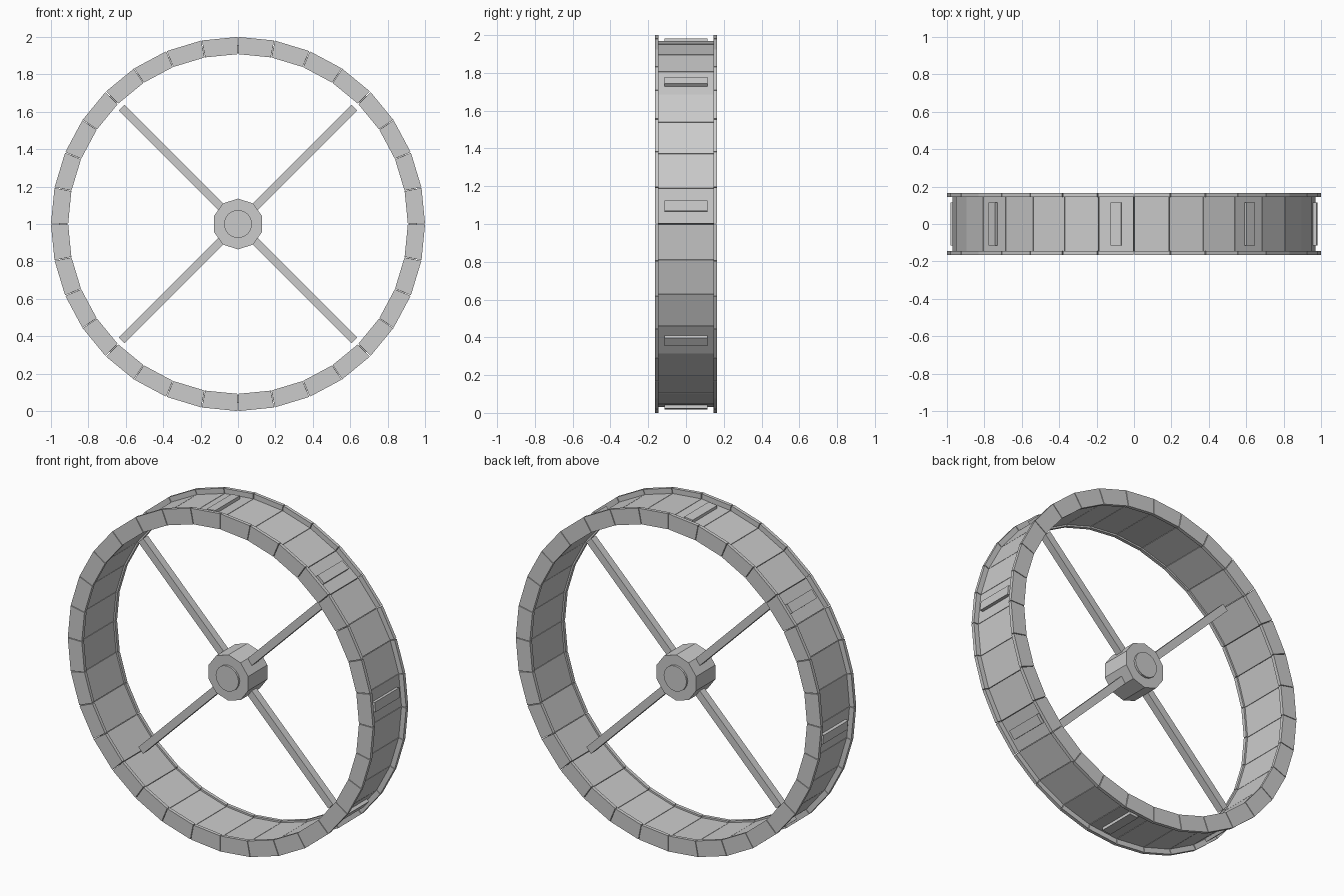
import bpy, bmesh
from math import sin, cos, pi, radians
from mathutils import Matrix, Vector

if "Cube" in bpy.data.objects:
    bpy.data.objects.remove(bpy.data.objects["Cube"])

N = 32          # rim segments
CZ = 1.0        # wheel centre height


def finish(name, bm):
    bmesh.ops.recalc_face_normals(bm, faces=bm.faces)
    me = bpy.data.meshes.new(name)
    bm.to_mesh(me)
    bm.free()
    ob = bpy.data.objects.new(name, me)
    ob.location.z = CZ
    bpy.context.collection.objects.link(ob)
    return ob


def ring(name, r0, r1, y0, y1, gap):
    """Ring of separate straight wedge blocks around the y axis."""
    bm = bmesh.new()
    for i in range(N):
        a0 = 2 * pi * i / N + gap
        a1 = 2 * pi * (i + 1) / N - gap
        loops = []
        for y in (y0, y1):
            loops.append([bm.verts.new((r * sin(a), y, r * cos(a)))
                          for r, a in ((r0, a0), (r1, a0), (r1, a1), (r0, a1))])
        bm.faces.new(loops[0])
        bm.faces.new(loops[1][::-1])
        for k in range(4):
            m = (k + 1) % 4
            bm.faces.new((loops[0][k], loops[1][k], loops[1][m], loops[0][m]))
    return finish(name, bm)


def radial_boxes(name, angles, r0, r1, width, depth):
    """Boxes pointing outward from the centre at clockwise angles from up."""
    bm = bmesh.new()
    for a in angles:
        m = (Matrix.Rotation(a, 4, 'Y')
             @ Matrix.Translation(Vector((0, 0, (r0 + r1) / 2)))
             @ Matrix.Diagonal((width, depth, r1 - r0, 1)))
        bmesh.ops.create_cube(bm, size=1, matrix=m)
    return finish(name, bm)


def drum(name, radius, length, sides, turn=0.0):
    """Cylinder lying along y with a vertex at the top."""
    bm = bmesh.new()
    m = (Matrix.Rotation(turn, 4, 'Y') @ Matrix.Rotation(pi / 2, 4, 'X')
         @ Matrix.Rotation(pi / 2, 4, 'Z'))
    bmesh.ops.create_cone(bm, cap_ends=True, segments=sides, radius1=radius,
                          radius2=radius, depth=length, matrix=m)
    # put one vertex exactly at the top
    v = bm.verts[:][0].co
    step = 2 * pi / sides
    from_top = Vector((v.z, v.x)).angle_signed(Vector((1, 0)))
    off = from_top % step
    bmesh.ops.rotate(bm, verts=bm.verts, cent=(0, 0, 0),
                     matrix=Matrix.Rotation(off, 3, 'Y'))
    return finish(name, bm)


# tread panels and the side flanges
ring("tread_panels", 0.918, 0.97, -0.147, 0.147, radians(0.08))
ring("front_flange", 0.908, 1.0, -0.165, -0.145, radians(0.12))
ring("back_flange", 0.908, 1.0, 0.145, 0.165, radians(0.12))

# raised cleats on every fourth panel
radial_boxes("cleats", [radians(-5.625 + 45 * k) for k in range(8)],
             0.95, 0.984, 0.056, 0.23)

# spokes, hub and axle
radial_boxes("spokes", [radians(45 + 90 * k) for k in range(4)],
             0.09, 0.88, 0.044, 0.044)
drum("hub", 0.136, 0.18, 10)
drum("axle", 0.075, 0.204, 16)
